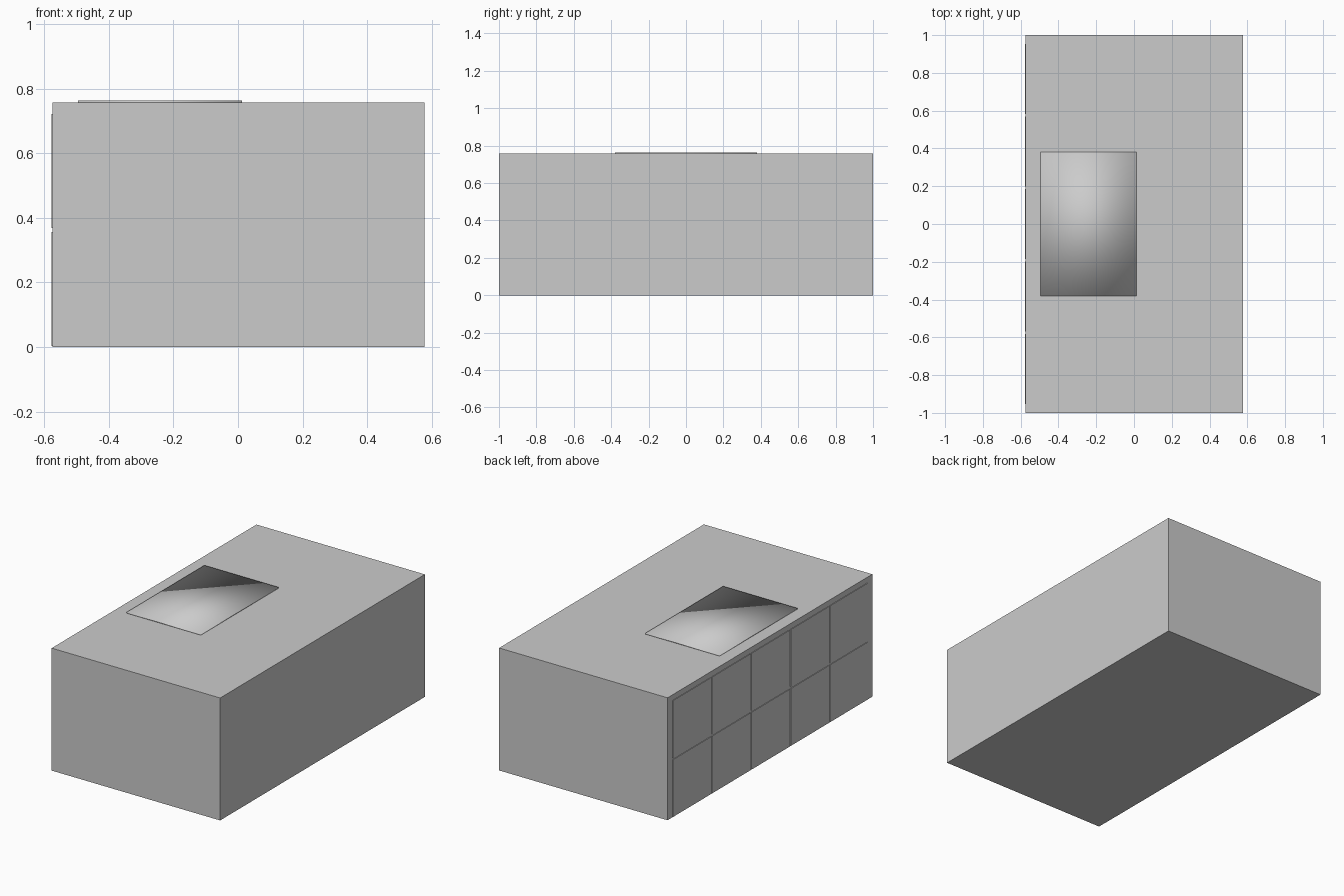
import bpy

if "Cube" in bpy.data.objects:
    bpy.data.objects.remove(bpy.data.objects["Cube"])


def box(name, x, y, z):
    """Axis-aligned box from (min, max) ranges."""
    bpy.ops.mesh.primitive_cube_add(size=1, location=[sum(r) / 2 for r in (x, y, z)])
    ob = bpy.context.object
    ob.name = name
    ob.scale = [r[1] - r[0] for r in (x, y, z)]
    bpy.ops.object.transform_apply(location=False, rotation=False, scale=True)
    return ob


# Main solid body
box("cabinet_body", (-0.574, 0.578), (-1.0, 1.0), (0.0, 0.757))

# Thin softly shaded pad lying on the top
pad = box("top_pad", (-0.496, 0.012), (-0.38, 0.38), (0.755, 0.763))
for p in pad.data.polygons:
    p.use_smooth = True

# Front panels on the -x side: five columns by two rows with narrow gaps
pitch, gap = 0.384, 0.012
for row, (z0, z1) in enumerate([(0.003, 0.357), (0.369, 0.722)]):
    for col in range(5):
        yc = (col - 2) * pitch
        half = (pitch - gap) / 2
        box(f"side_panel_{row}_{col}", (-0.578, -0.572),
            (yc - half, yc + half), (z0, z1))
